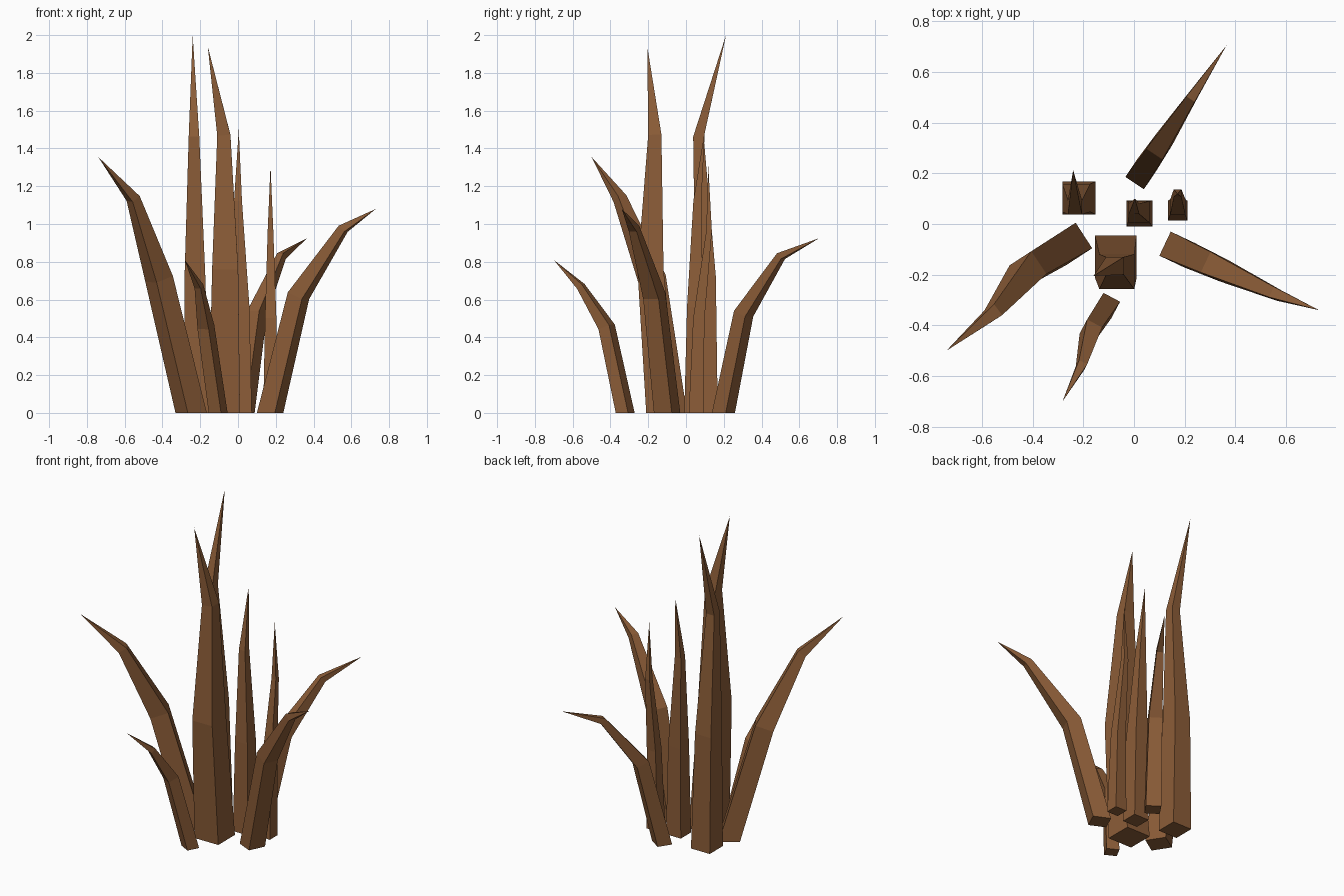
import bpy, bmesh, math
from mathutils import Vector

if "Cube" in bpy.data.objects:
    bpy.data.objects.remove(bpy.data.objects["Cube"])

brown = bpy.data.materials.new("dry brown")
brown.diffuse_color = (0.262, 0.109, 0.039, 1)
brown.use_nodes = True
brown.node_tree.nodes["Principled BSDF"].inputs["Base Color"].default_value = brown.diffuse_color


def blade(name, heading, rings, tip):
    """Square-section blade: rings of (x, y, z, width) closing to a point.
    heading = horizontal direction (degrees) that the blade faces."""
    h = math.radians(heading)
    side = Vector((-math.sin(h), math.cos(h), 0))
    pts = [Vector(r[:3]) for r in rings] + [Vector(tip)]
    bm = bmesh.new()
    loops = []
    for i, r in enumerate(rings):
        # base ring lies flat, the others follow the bend
        t = Vector((0, 0, 1)) if i == 0 else (pts[i + 1] - pts[i - 1]).normalized()
        s = (side - t * side.dot(t)).normalized()
        n = s.cross(t)
        w = r[3] / 2
        loops.append([bm.verts.new(pts[i] + n * a * w + s * b * w)
                      for a, b in ((1, 1), (-1, 1), (-1, -1), (1, -1))])
    end = bm.verts.new(pts[-1])
    bm.faces.new(loops[0])
    for k in range(4):
        j = (k + 1) % 4
        for lo, hi in zip(loops, loops[1:]):
            bm.faces.new((lo[k], lo[j], hi[j], hi[k]))
        bm.faces.new((loops[-1][k], loops[-1][j], end))
    bmesh.ops.recalc_face_normals(bm, faces=bm.faces)
    me = bpy.data.meshes.new(name)
    bm.to_mesh(me)
    bm.free()
    me.materials.append(brown)
    bpy.context.collection.objects.link(bpy.data.objects.new(name, me))


# upright blades
blade("tall_center_blade", -90,
      [(-0.072, -0.128, 0, 0.165), (-0.068, -0.188, 0.76, 0.138),
       (-0.075, -0.165, 1.47, 0.07)], (-0.16, -0.205, 1.94))
blade("tall_left_blade", 90,
      [(-0.217, 0.103, 0, 0.13), (-0.228, 0.103, 0.72, 0.11),
       (-0.233, 0.066, 1.46, 0.056)], (-0.24, 0.212, 2.0))
blade("small_center_blade", 90,
      [(0.022, 0.042, 0, 0.102), (0.018, 0.048, 0.56, 0.085),
       (0.0, 0.06, 1.12, 0.042)], (0.004, 0.1, 1.5))
blade("small_right_blade", 90,
      [(0.172, 0.053, 0, 0.077), (0.173, 0.068, 0.5, 0.06),
       (0.172, 0.122, 0.96, 0.03)], (0.172, 0.118, 1.31))

# outward bending blades
blade("bent_right_blade", -25.3,
      [(0.17, -0.1, 0, 0.105), (0.32, -0.168, 0.62, 0.09),
       (0.557, -0.275, 0.975, 0.045)], (0.73, -0.34, 1.08))
blade("bent_back_blade", 56,
      [(0.027, 0.198, 0, 0.088), (0.1, 0.305, 0.525, 0.077),
       (0.23, 0.503, 0.83, 0.039)], (0.365, 0.705, 0.925))
blade("bent_left_blade", 213,
      [(-0.248, -0.078, 0, 0.12), (-0.418, -0.18, 0.71, 0.108),
       (-0.555, -0.35, 1.135, 0.054)], (-0.74, -0.5, 1.355))
blade("bent_front_blade", 242,
      [(-0.105, -0.322, 0, 0.074), (-0.17, -0.42, 0.455, 0.067),
       (-0.207, -0.557, 0.67, 0.036)], (-0.282, -0.7, 0.81))
